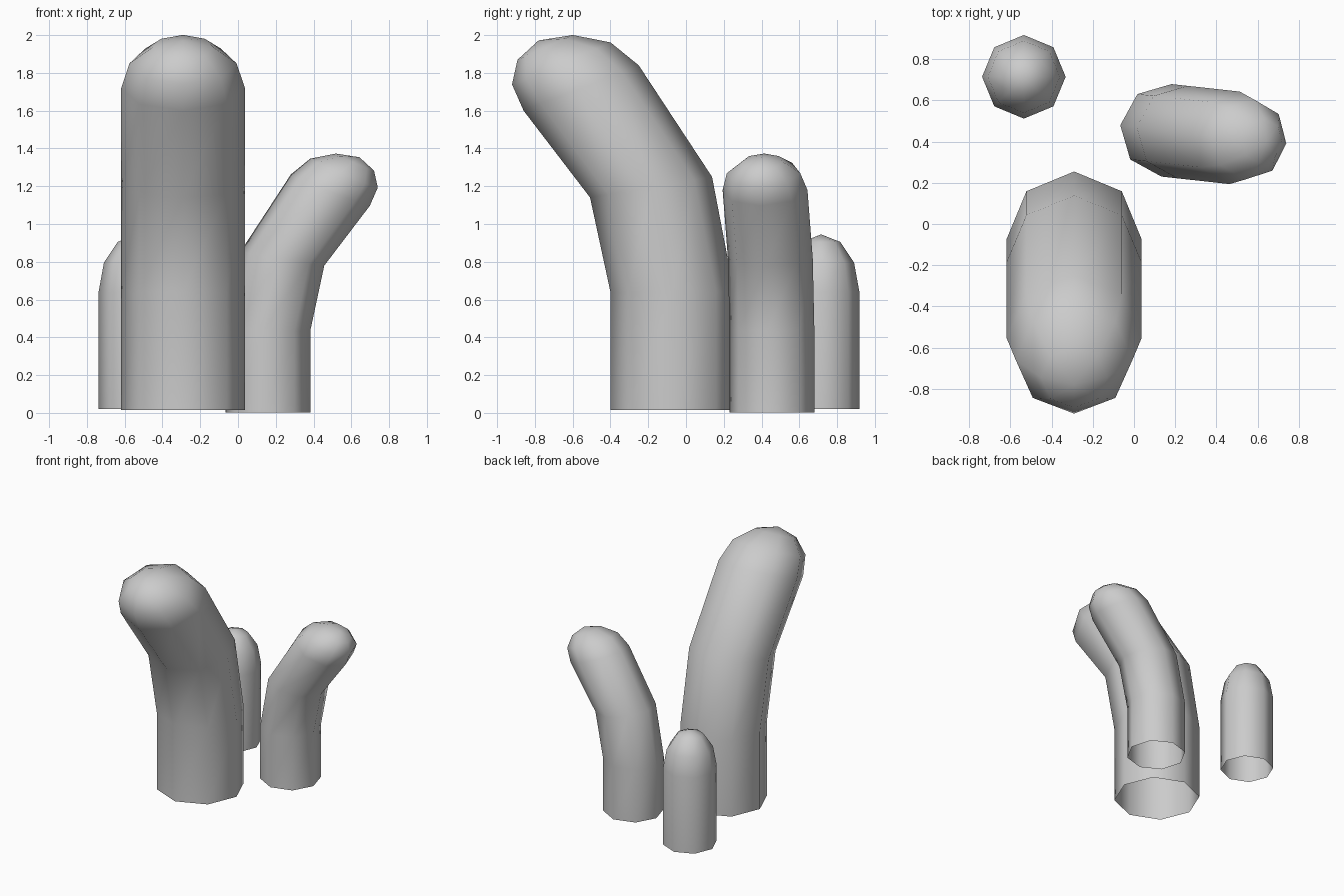
import bpy, bmesh, math
from mathutils import Matrix, Vector

if "Cube" in bpy.data.objects:
    bpy.data.objects.remove(bpy.data.objects["Cube"])

SIDES = 8

# Rings as (forward lean, height, radius, tilt in degrees); radius 0 is the tip
BENT = [(0, 0, 0.3275, 0), (0, 0.625, 0.3275, 0),
        (0.1125, 1.18, 0.3275, 9.6), (0.4825, 1.705, 0.3275, 21.5),
        (0.5875, 1.835, 0.2836, 23), (0.6725, 1.92, 0.161, 24),
        (0.7075, 1.957, 0, 24)]
STRAIGHT = [(0, 0, 0.203, 0), (0, 0.62, 0.203, 0), (0, 0.775, 0.175, 0),
            (0, 0.885, 0.102, 0), (0, 0.925, 0, 0)]


def finger(name, rings, location, scale=1.0, turn=0.0):
    """Open-bottomed octagonal tube with a domed top, leaning toward -y."""
    bm = bmesh.new()
    prev = None
    for lean, z, r, tilt in rings:
        centre = Vector((0, -lean, z))
        if r == 0:
            tip = bm.verts.new(centre)
            for i in range(SIDES):
                bm.faces.new((prev[i], prev[(i + 1) % SIDES], tip))
            break
        rot = Matrix.Rotation(math.radians(tilt), 3, 'X')
        ring = []
        for i in range(SIDES):
            a = math.tau * i / SIDES
            ring.append(bm.verts.new(
                centre + rot @ Vector((r * math.cos(a), r * math.sin(a), 0))))
        if prev:
            for i in range(SIDES):
                j = (i + 1) % SIDES
                bm.faces.new((prev[i], prev[j], ring[j], ring[i]))
        prev = ring
    for f in bm.faces:
        f.smooth = True
    mesh = bpy.data.meshes.new(name)
    bm.to_mesh(mesh)
    bm.free()
    obj = bpy.data.objects.new(name, mesh)
    bpy.context.collection.objects.link(obj)
    obj.location = location
    obj.scale = (scale,) * 3
    obj.rotation_euler.z = math.radians(turn)
    return obj


# Tall stalk bending forward, medium stalk bending right, short straight stalk
finger("tall_stalk", BENT, (-0.291, -0.0725, 0.015))
finger("medium_stalk", BENT, (0.158, 0.455, 0.003), 0.69, 90 - 6.3)
finger("short_stalk", STRAIGHT, (-0.535, 0.715, 0.02))
